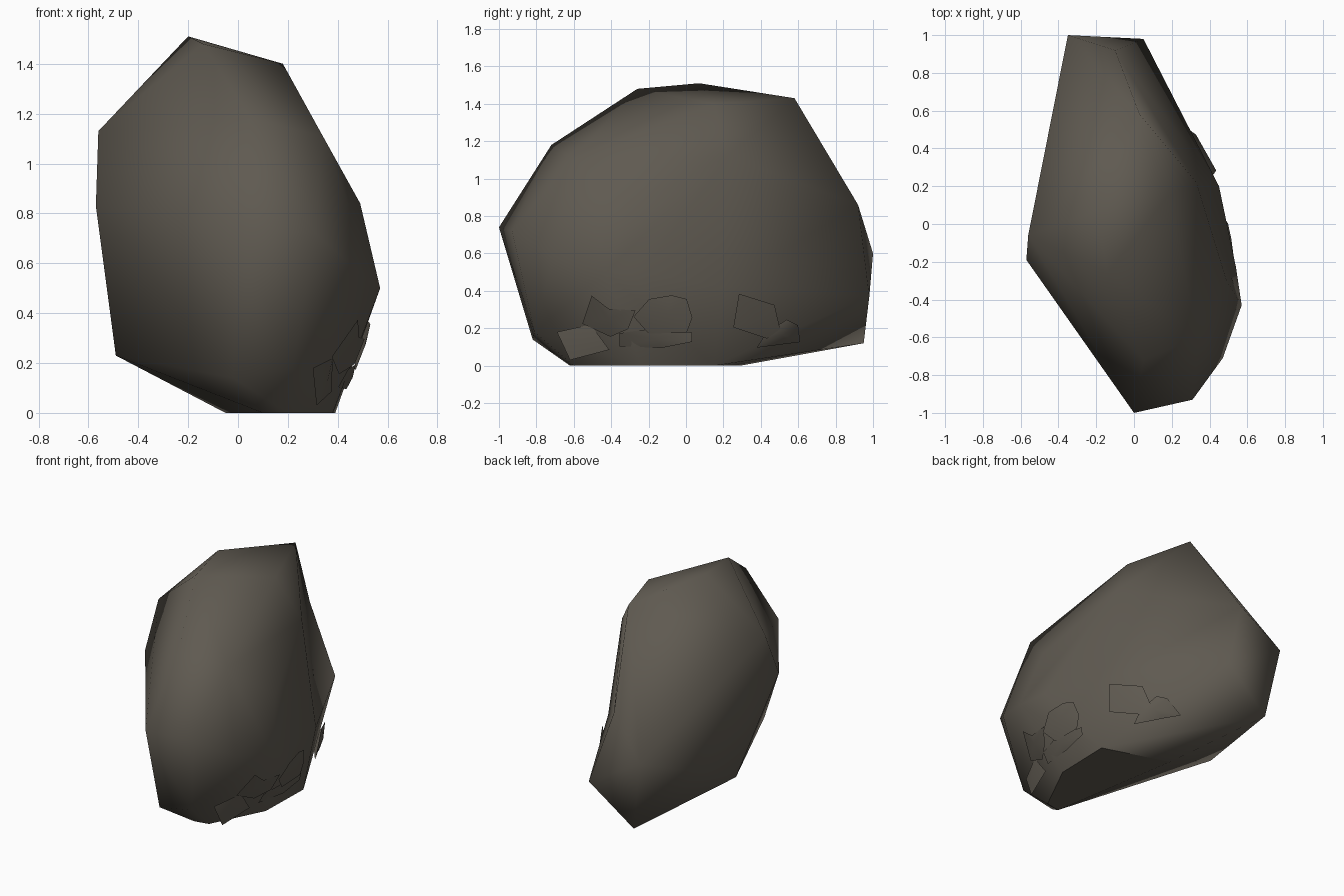
import bpy, bmesh, math
from mathutils import Vector
from mathutils.bvhtree import BVHTree

cube = bpy.data.objects.get("Cube")
if cube:
    bpy.data.objects.remove(cube, do_unlink=True)

stone = bpy.data.materials.new("dark_warm_grey_stone")
stone.use_nodes = True
colour = (0.115, 0.102, 0.082, 1)
stone.diffuse_color = colour
bsdf = stone.node_tree.nodes["Principled BSDF"]
bsdf.inputs["Base Color"].default_value = colour
bsdf.inputs["Roughness"].default_value = 0.9


def add_object(name, bm, angle):
    """Turn a bmesh into a smooth shaded stone object."""
    mesh = bpy.data.meshes.new(name)
    bm.to_mesh(mesh)
    bm.free()
    obj = bpy.data.objects.new(name, mesh)
    bpy.context.collection.objects.link(obj)
    mesh.materials.append(stone)
    bpy.ops.object.select_all(action='DESELECT')
    obj.select_set(True)
    bpy.context.view_layer.objects.active = obj
    bpy.ops.object.shade_smooth_by_angle(angle=math.radians(angle))


# Boulder corners, grouped by region
crown = [(-.2, .07, 1.51), (-.14, -.26, 1.48), (.18, .15, 1.4), (.03, .58, 1.43),
         (.05, -.72, 1.18)]
back = [(-.35, 1, .6), (.05, .98, .37), (-.27, .95, .12)]
front = [(0, -1, .74), (.31, -.93, .72), (-.02, -.82, .14), (.22, -.81, .18)]
left_face = [(.49, -.3, .84), (.57, -.43, .5), (.54, -.23, .5), (.47, -.71, .58),
             (.45, .2, .42), (.4, -.45, .22)]
right_face = [(-.56, -.06, 1.13), (-.57, -.19, .83), (-.49, .16, .23)]
underside = [(.39, .15, 0), (.38, -.24, 0), (.2, -.6, 0), (.1, -.62, 0), (-.05, .29, 0)]
# Ridge corners bounding the hollows of the +x face, each with an outward push
hollow = [((-.1, .92, .86), (.22, .01, 0)),
          ((.33, .22, 1.12), (.06, .02, .02)),
          ((.34, -.6, 1.11), (.05, 0, .02))]

# Wrap the corners with the hollow ridges pushed out, then let them sink back
bm = bmesh.new()
for p in crown + back + front + left_face + right_face + underside:
    bm.verts.new(p)
ridge = [(bm.verts.new(Vector(p) + Vector(push)), p) for p, push in hollow]
bmesh.ops.convex_hull(bm, input=bm.verts)
for vert, p in ridge:
    vert.co = p
bmesh.ops.delete(bm, geom=[v for v in bm.verts if not v.link_faces], context='VERTS')
bmesh.ops.recalc_face_normals(bm, faces=bm.faces)
for edge in bm.edges:
    flat = [f.normal.z < -.99 for f in edge.link_faces]
    edge.smooth = all(flat) or not any(flat)
surface = BVHTree.FromBMesh(bm)
add_object("boulder", bm, 80)


def on_boulder(y, z, lift):
    """Point on the +x face of the boulder, lifted along its normal."""
    hit, normal, _, _ = surface.ray_cast(Vector((2, y, z)), Vector((-1, 0, 0)))
    if hit is None:
        hit, normal, _, _ = surface.find_nearest(Vector((.4, y, z)))
    return hit + normal * lift


def flake(name, rim_points, peak_point):
    """Thin domed flake: a fan from its peak to its rim."""
    bm = bmesh.new()
    rim = [bm.verts.new(p) for p in rim_points]
    peak = bm.verts.new(peak_point)
    for i, vert in enumerate(rim):
        bm.faces.new((vert, peak, rim[(i + 1) % len(rim)]))
    bmesh.ops.recalc_face_normals(bm, faces=bm.faces)
    if sum(f.normal.x for f in bm.faces) < 0:
        bmesh.ops.reverse_faces(bm, faces=bm.faces)
    add_object(name, bm, 80)


def fitted_flake(name, outline, lift):
    """Flake that follows the boulder under an outline in (y, z)."""
    cy = sum(p[0] for p in outline) / len(outline)
    cz = sum(p[1] for p in outline) / len(outline)
    flake(name, [on_boulder(y, z, lift) for y, z in outline], on_boulder(cy, cz, lift * 1.5))


# Flakes along the foot of the +x face
flake("front_flake", [(.3, -.69, .18), (.38, -.51, .22), (.375, -.41, .085), (.315, -.62, .03)],
      (.36, -.56, .13))
fitted_flake("upper_front_flake", [(-.5, .38), (-.41, .31), (-.27, .3), (-.31, .2),
                                   (-.4, .16), (-.55, .23)], .012)
fitted_flake("middle_flake", [(-.2, .36), (-.08, .38), (0, .36), (.03, .26), (0, .18),
                              (-.2, .18), (-.28, .27)], .022)
fitted_flake("lower_middle_flake", [(-.35, .18), (-.2, .2), (.03, .18), (.03, .13),
                                    (-.13, .1), (-.35, .11)], .014)
fitted_flake("rear_flake", [(.27, .39), (.46, .33), (.49, .2), (.42, .15), (.24, .21)], .03)
fitted_flake("lower_rear_flake", [(.42, .18), (.53, .25), (.59, .22), (.6, .14),
                                  (.52, .13), (.37, .1)], .02)
